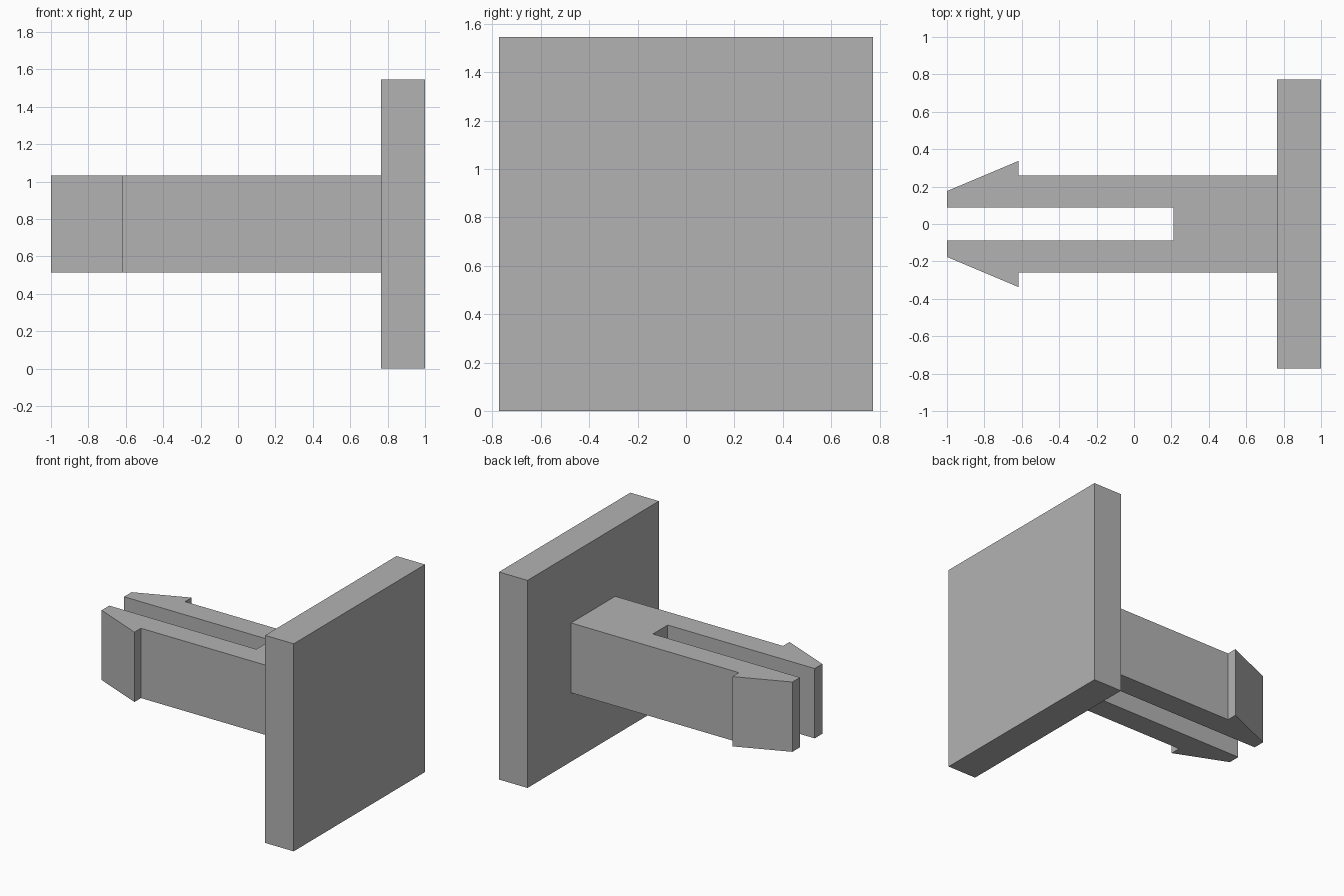
import bpy
import bmesh

cube = bpy.data.objects.get("Cube")
if cube:
    bpy.data.objects.remove(cube, do_unlink=True)

grey = bpy.data.materials.new("plain_grey")
grey.use_nodes = True
colour = (0.45, 0.45, 0.45, 1)
grey.diffuse_color = colour
grey.node_tree.nodes["Principled BSDF"].inputs["Base Color"].default_value = colour


def extrude_outline(name, outline, z_low, z_high):
    """Build a flat-sided solid from a plan outline."""
    bm = bmesh.new()
    face = bm.faces.new([bm.verts.new((x, y, z_low)) for x, y in outline])
    result = bmesh.ops.extrude_face_region(bm, geom=[face])
    top = [v for v in result["geom"] if isinstance(v, bmesh.types.BMVert)]
    bmesh.ops.translate(bm, verts=top, vec=(0, 0, z_high - z_low))
    bmesh.ops.recalc_face_normals(bm, faces=bm.faces[:])
    mesh = bpy.data.meshes.new(name)
    bm.to_mesh(mesh)
    bm.free()
    mesh.materials.append(grey)
    obj = bpy.data.objects.new(name, mesh)
    bpy.context.collection.objects.link(obj)
    return obj


HALF = 0.773      # half size of the square plate
PLATE_X = 0.765   # inner face of the plate
SHANK = 0.26      # half width of the shank

# Square head plate
extrude_outline("head_plate",
                [(PLATE_X, -HALF), (1, -HALF), (1, HALF), (PLATE_X, HALF)],
                0, 2 * HALF)

# Split shank with barbed prongs: half outline, mirrored across y
half_outline = [(PLATE_X, SHANK), (-0.618, SHANK), (-0.618, 0.337),
                (-1, 0.176), (-1, 0.087), (0.212, 0.087)]
mirrored = [(x, -y) for x, y in reversed(half_outline)]
extrude_outline("barbed_shank", half_outline + mirrored, HALF - SHANK, HALF + SHANK)
